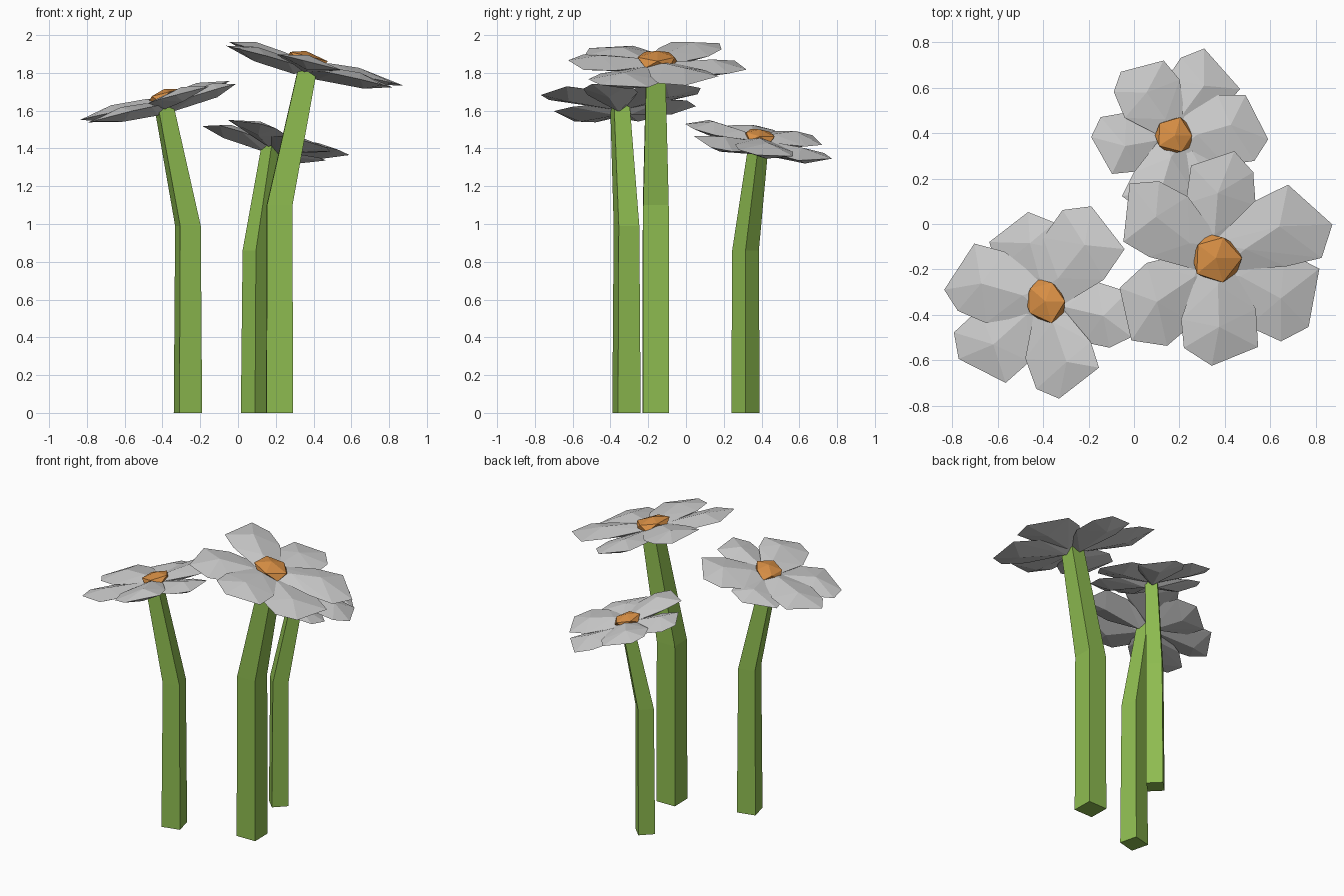
import bpy, bmesh, math, random
from mathutils import Matrix, Vector

if "Cube" in bpy.data.objects:
    bpy.data.objects.remove(bpy.data.objects["Cube"])

random.seed(4)


def material(name, rgb):
    m = bpy.data.materials.new(name)
    m.diffuse_color = (*rgb, 1)
    m.use_nodes = True
    m.node_tree.nodes["Principled BSDF"].inputs["Base Color"].default_value = m.diffuse_color
    return m


GREEN = material("stem_green", (0.27, 0.5, 0.08))
ORANGE = material("centre_orange", (0.7, 0.28, 0.06))


def make_object(name, bm, mat=None):
    bmesh.ops.recalc_face_normals(bm, faces=bm.faces)
    mesh = bpy.data.meshes.new(name)
    bm.to_mesh(mesh)
    bm.free()
    if mat:
        mesh.materials.append(mat)
    obj = bpy.data.objects.new(name, mesh)
    bpy.context.collection.objects.link(obj)


# Square stem lofted through (x, y, z, side) rings, with a bend part way up
def stem(name, rings, turn):
    bm = bmesh.new()
    loops = []
    for x, y, z, side in rings:
        r = side / math.sqrt(2)
        angles = [math.radians(turn + 45 + 90 * i) for i in range(4)]
        loops.append([bm.verts.new((x + r * math.cos(a), y + r * math.sin(a), z))
                      for a in angles])
    for lo, hi in zip(loops, loops[1:]):
        for i in range(4):
            j = (i + 1) % 4
            bm.faces.new((lo[i], lo[j], hi[j], hi[i]))
    bm.faces.new(loops[0][::-1])
    bm.faces.new(loops[-1])
    make_object(name, bm, GREEN)


# Faceted petal: half outline in (length, width) fractions plus top and bottom crests
OUTLINE = [(0.0, 0.35, -0.01), (0.52, 0.97, -0.005), (0.84, 0.97, 0)]
CRESTS = [(0.25, 0, 0.02), (0.65, 0, 0.035), (0.12, 0, -0.06), (0.7, 0, -0.045)]


def petal(name, tilt, angle, length, half_width, lift):
    points = [(u, s * v, h) for u, v, h in OUTLINE for s in (-1, 1)] + CRESTS
    points.append((1.03, random.choice((-0.4, 0.4)), 0))
    bm = bmesh.new()
    for u, v, h in points:
        u += random.uniform(-0.03, 0.03)
        v += random.uniform(-0.1, 0.1)
        bm.verts.new((u * length, v * half_width, h + lift))
    bmesh.ops.convex_hull(bm, input=bm.verts)
    loose = [v for v in bm.verts if not v.link_faces]
    bmesh.ops.delete(bm, geom=loose, context='VERTS')
    bm.transform(tilt @ Matrix.Rotation(math.radians(angle), 4, 'Z'))
    make_object(name, bm)


# Flower head: petals and a squashed centre, sheared onto a sloping plane
def flower(name, centre, slope, petals, disc):
    tilt = Matrix.Identity(4)
    tilt[2][0], tilt[2][1] = slope
    tilt = Matrix.Translation(Vector(centre)) @ tilt
    for i, (angle, length, half_width) in enumerate(petals):
        petal(f"{name}_petal_{i + 1}", tilt, angle, length, half_width,
              0.012 if i % 2 else -0.012)
    bm = bmesh.new()
    bmesh.ops.create_icosphere(bm, subdivisions=1, radius=disc)
    for v in bm.verts:
        v.co.x *= random.uniform(0.85, 1.15)
        v.co.y *= random.uniform(0.85, 1.15)
        v.co.z = max(v.co.z * 0.4, -0.03)
    bm.transform(tilt @ Matrix.Translation((0, 0, 0.02)))
    make_object(f"{name}_centre", bm, ORANGE)


# Left flower
stem("left_stem", [(-0.265, -0.315, 0, 0.124), (-0.265, -0.315, 0.99, 0.112),
                   (-0.395, -0.35, 1.64, 0.085)], 14)
flower("left", (-0.39, -0.34, 1.655), (0.26, 0.0),
       [(108, 0.39, 0.15), (55, 0.45, 0.16), (-15, 0.40, 0.14),
        (-73, 0.42, 0.15), (-138, 0.45, 0.17), (165, 0.44, 0.16)], 0.1)

# Right flower
stem("right_stem", [(0.22, -0.16, 0, 0.14), (0.22, -0.16, 1.1, 0.135),
                    (0.37, -0.16, 1.83, 0.1)], 1)
flower("right", (0.36, -0.15, 1.85), (-0.25, 0.0),
       [(86, 0.46, 0.15), (24, 0.50, 0.18), (-30, 0.50, 0.18),
        (-86, 0.47, 0.16), (-142, 0.49, 0.18), (148, 0.47, 0.17)], 0.115)

# Back flower
stem("back_stem", [(0.09, 0.315, 0, 0.106), (0.095, 0.315, 0.86, 0.1),
                   (0.18, 0.385, 1.43, 0.075)], 45)
flower("back", (0.18, 0.39, 1.445), (-0.23, -0.15),
       [(62, 0.38, 0.15), (122, 0.36, 0.14), (189, 0.36, 0.13),
        (-107, 0.39, 0.14), (-50, 0.37, 0.15), (8, 0.39, 0.15)], 0.09)
